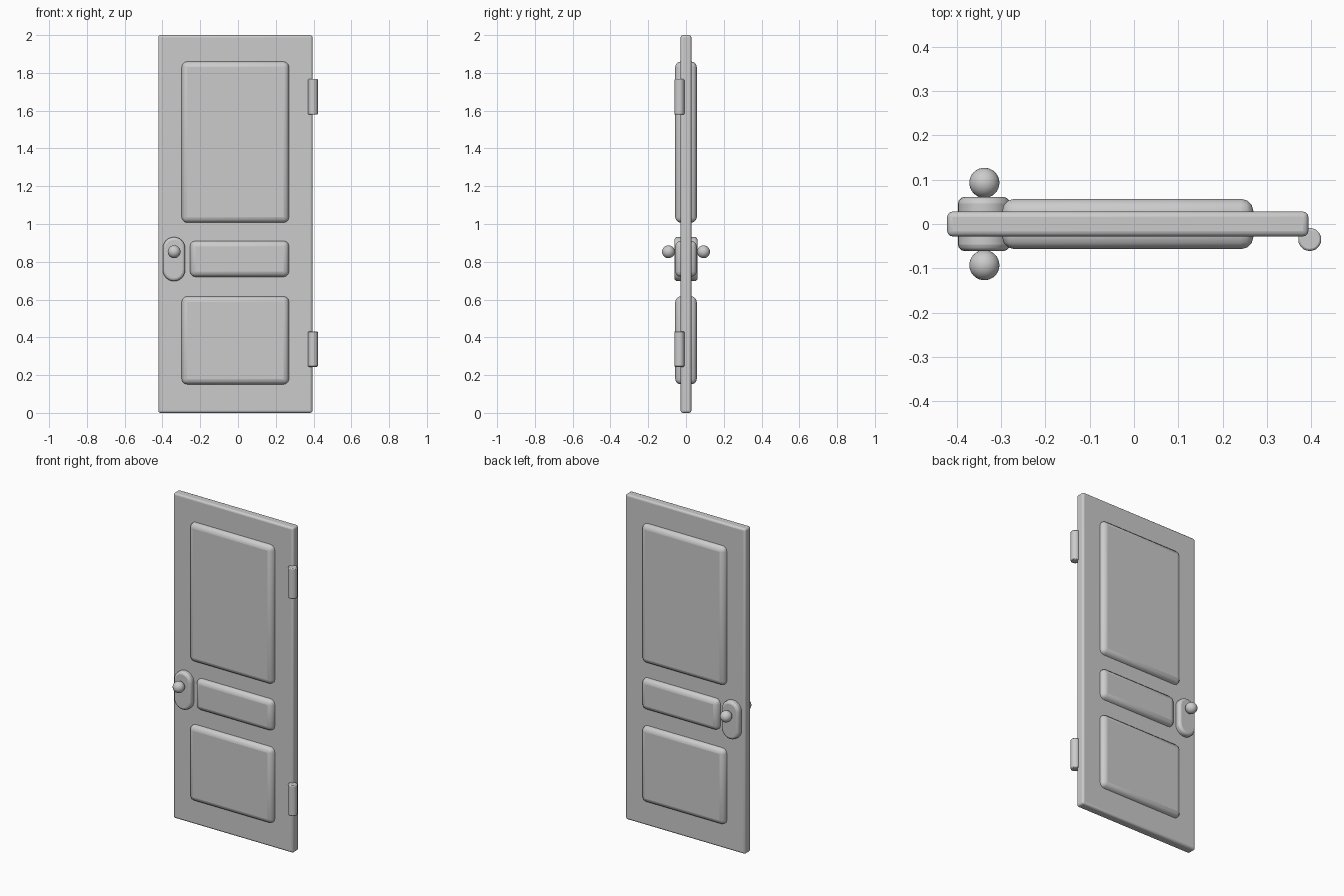
import bpy, bmesh, math

if "Cube" in bpy.data.objects:
    bpy.data.objects.remove(bpy.data.objects["Cube"])


def finish(obj, bevel, segments=3, angle=35):
    """Round the edges and shade smoothly."""
    if bevel:
        mod = obj.modifiers.new("rounding", 'BEVEL')
        mod.width = bevel
        mod.segments = segments
        mod.limit_method = 'ANGLE'
        mod.angle_limit = math.radians(40)
    bpy.ops.object.select_all(action='DESELECT')
    obj.select_set(True)
    bpy.context.view_layer.objects.active = obj
    bpy.ops.object.shade_smooth_by_angle(angle=math.radians(angle))


def box(name, x0, x1, half_y, z0, z1, bevel):
    bpy.ops.mesh.primitive_cube_add(size=1, location=((x0 + x1) / 2, 0, (z0 + z1) / 2))
    obj = bpy.context.object
    obj.name = name
    obj.scale = (x1 - x0, 2 * half_y, z1 - z0)
    bpy.ops.object.transform_apply(location=False, rotation=False, scale=True)
    finish(obj, bevel)


def stadium(name, cx, z0, z1, r, half_y, bevel, n=12):
    """Upright plate with half-round ends, extruded through the door."""
    bm = bmesh.new()
    pts = []
    for cz, start in ((z1 - r, 0), (z0 + r, math.pi)):
        for i in range(n + 1):
            a = start + math.pi * i / n
            pts.append((cx + r * math.cos(a), -half_y, cz + r * math.sin(a)))
    face = bm.faces.new([bm.verts.new(p) for p in pts])
    ext = bmesh.ops.extrude_face_region(bm, geom=[face])
    verts = [v for v in ext['geom'] if isinstance(v, bmesh.types.BMVert)]
    bmesh.ops.translate(bm, verts=verts, vec=(0, 2 * half_y, 0))
    bmesh.ops.recalc_face_normals(bm, faces=bm.faces)
    mesh = bpy.data.meshes.new(name)
    bm.to_mesh(mesh)
    bm.free()
    obj = bpy.data.objects.new(name, mesh)
    bpy.context.collection.objects.link(obj)
    finish(obj, bevel)


# Door slab
box("door_slab", -0.422, 0.394, 0.028, 0, 2, 0.012)

# Raised panels, showing on both faces
for name, x0, z0, z1 in (("upper_panel", -0.298, 1.007, 1.86),
                         ("middle_panel", -0.254, 0.72, 0.911),
                         ("lower_panel", -0.298, 0.151, 0.617)):
    box(name, x0, 0.27, 0.057, z0, z1, 0.029)

# Handle plate and a knob on each side
stadium("handle_plate", -0.339, 0.697, 0.931, 0.059, 0.061, 0.015)
for side, name in ((-1, "front_knob"), (1, "back_knob")):
    bpy.ops.mesh.primitive_uv_sphere_add(segments=32, ring_count=16, radius=0.034,
                                         location=(-0.338, side * 0.093, 0.853))
    bpy.context.object.name = name
    finish(bpy.context.object, 0)

# Hinge barrels
for name, z in (("upper_hinge", 1.673), ("lower_hinge", 0.338)):
    bpy.ops.mesh.primitive_cylinder_add(vertices=24, radius=0.026, depth=0.188,
                                        location=(0.397, -0.035, z))
    bpy.context.object.name = name
    finish(bpy.context.object, 0.005, 2)
